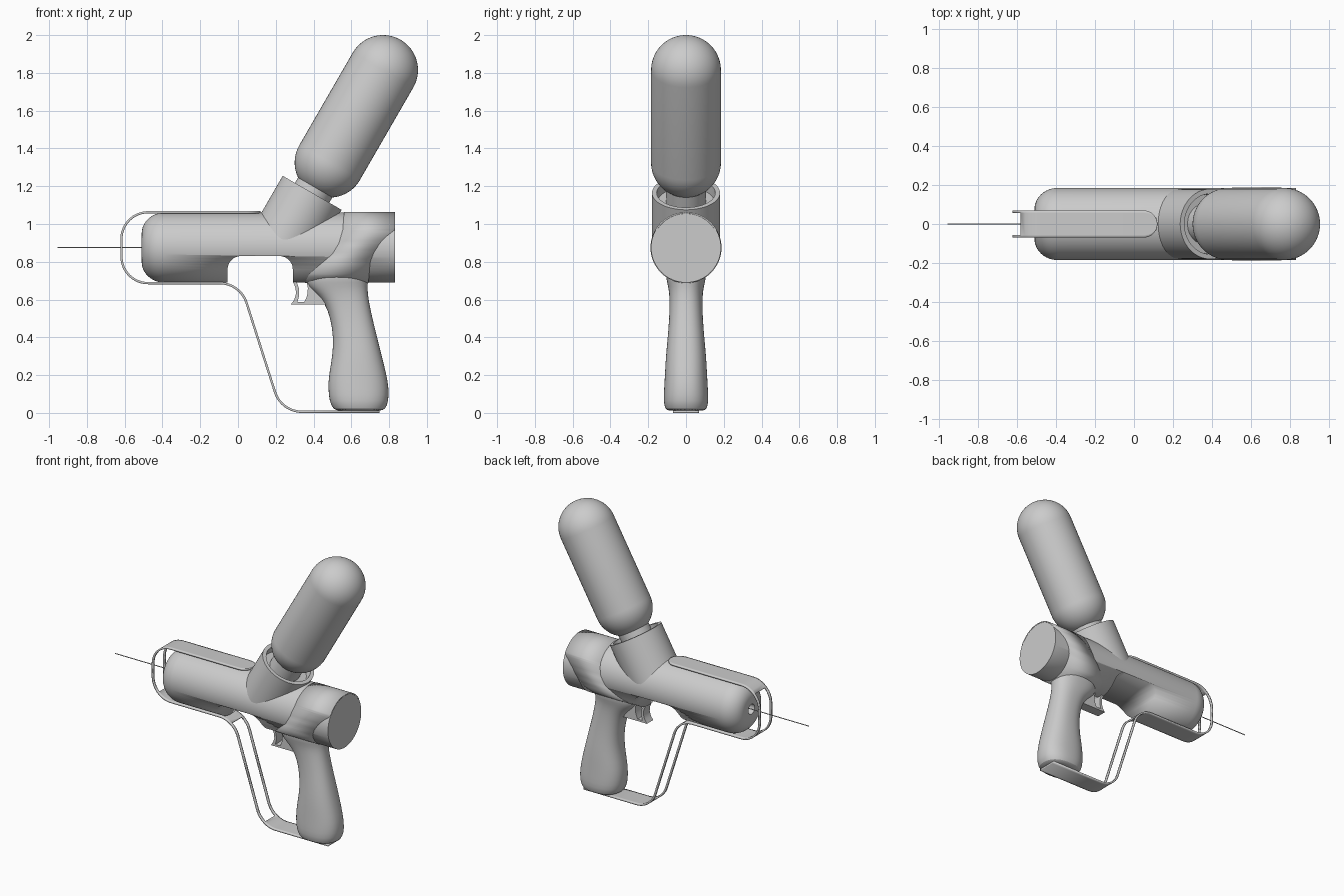
import bpy, bmesh, math
from mathutils import Vector

if "Cube" in bpy.data.objects:
    bpy.data.objects.remove(bpy.data.objects["Cube"])

ZC, R = 0.875, 0.185          # barrel axis height and radius


def make(name, verts, faces, angle=35):
    me = bpy.data.meshes.new(name)
    me.from_pydata([tuple(v) for v in verts], [], faces)
    bm = bmesh.new()
    bm.from_mesh(me)
    bmesh.ops.recalc_face_normals(bm, faces=bm.faces)
    bm.to_mesh(me)
    bm.free()
    ob = bpy.data.objects.new(name, me)
    bpy.context.collection.objects.link(ob)
    bpy.ops.object.select_all(action='DESELECT')
    ob.select_set(True)
    bpy.context.view_layer.objects.active = ob
    bpy.ops.object.shade_smooth_by_angle(angle=math.radians(angle))
    return ob


def loft(name, rings, caps=True):
    n = len(rings[0])
    verts = [v for r in rings for v in r]
    faces = [(i * n + j, i * n + (j + 1) % n, (i + 1) * n + (j + 1) % n, (i + 1) * n + j)
             for i in range(len(rings) - 1) for j in range(n)]
    if caps:
        faces += [tuple(range(n)), tuple(range(len(verts) - n, len(verts)))]
    return make(name, verts, faces)


def lathe(name, profile, origin, axis, n=64):
    # profile: (distance along axis, radius)
    rot = Vector(axis).to_track_quat('Z', 'Y').to_matrix()
    ang = [2 * math.pi * k / n for k in range(n)]
    return loft(name, [[Vector(origin) + rot @ Vector((r * math.cos(a), r * math.sin(a), t))
                        for a in ang] for t, r in profile])


def extrude(name, pts, half):
    # x-z outline pushed out to both sides in y
    return loft(name, [[(x, y, z) for x, z in pts] for y in (-half, half)])


def rounded(pts, n=10):
    # (x, z, corner radius) polyline -> filleted polyline
    out = []
    for i, (x, z, r) in enumerate(pts):
        p = Vector((x, z))
        if r == 0:
            out.append(p)
            continue
        a = (Vector(pts[i - 1][:2]) - p).normalized()
        b = (Vector(pts[(i + 1) % len(pts)][:2]) - p).normalized()
        half = math.acos(a.dot(b)) / 2
        c = p + (a + b).normalized() * r / math.sin(half)
        u, v = p + a * r / math.tan(half) - c, p + b * r / math.tan(half) - c
        out += [c + u.lerp(v, k / n).normalized() * r for k in range(n + 1)]
    return out


def interp(table, z):
    for (z0, x0), (z1, x1) in zip(table, table[1:]):
        if z <= z1:
            return x0 + (x1 - x0) * max(0, (z - z0) / (z1 - z0))
    return table[-1][1]


def solidify(ob, thickness, offset):
    m = ob.modifiers.new("thickness", 'SOLIDIFY')
    m.thickness, m.offset = thickness, offset


def arc(t, r, a0, a1, rt, rr, n=12):
    return [(t + rt * math.cos(math.radians(a0 + (a1 - a0) * k / n)),
             r + rr * math.sin(math.radians(a0 + (a1 - a0) * k / n))) for k in range(n + 1)]


# barrel with rounded muzzle, nozzle hole and flat rear
barrel = lathe("barrel", [(-0.43, 0.035), (-0.51, 0.035)]
               + arc(-0.39, R - 0.11, 180, 90, 0.12, 0.11) + [(0.83, R)],
               (0, 0, ZC), (1, 0, 0))

# notch under the barrel
cutter = extrude("notch_cutter", rounded([(-0.055, 0.6, 0), (-0.055, 0.83, 0.07),
                                          (0.29, 0.83, 0.07), (0.29, 0.6, 0)]), 0.4)
cutter.hide_render = True
m = barrel.modifiers.new("notch", 'BOOLEAN')
m.operation, m.object, m.solver = 'DIFFERENCE', cutter, 'EXACT'
bpy.context.view_layer.objects.active = barrel
bpy.ops.object.modifier_apply(modifier="notch")
bpy.data.objects.remove(cutter)

# thin jet line out of the nozzle
lathe("jet_line", [(-0.955, 0.003), (-0.42, 0.003)], (0, 0, ZC), (1, 0, 0), 8)

# tilted collar, neck and tank share one axis
tilt = (0.5, 0, math.sqrt(0.75))
base = (0.225, 0, ZC)
lathe("tank_collar", [(0, 0.18), (0.335, 0.18), (0.335, 0.155), (0.28, 0.15)], base, tilt)
lathe("tank_neck", [(0.26, 0.105), (0.42, 0.105)], base, tilt, 48)
lathe("tank", arc(0, 0, 179.5, 90, R, R, 16) + arc(0.566, 0, 90, 0.5, R, R, 16),
      (0.485, 0, 1.325), tilt, 48)

# sleeve wrapped round the rear of the barrel
front = [(0.687, 0.355), (0.73, 0.375), (0.78, 0.43), (0.84, 0.5),
         (0.9, 0.535), (0.97, 0.555), (1.07, 0.562)]
back = [(0.687, 0.69), (0.8, 0.70), (0.85, 0.72), (0.9, 0.752), (0.94, 0.79), (0.97, 0.83)]
rings = []
for side in (front, back):
    ring = []
    for k in range(96):
        a = 2 * math.pi * k / 96
        z = ZC + 0.188 * math.sin(a)
        ring.append((interp(side, z), 0.188 * math.cos(a), z))
    rings.append(ring)
solidify(loft("grip_sleeve", rings, caps=False), 0.008, -1)

# pistol grip: height, front x, back x, half width
sections = [(0.01, 0.53, 0.755, 0.09), (0.018, 0.505, 0.78, 0.11), (0.06, 0.483, 0.798, 0.12),
            (0.13, 0.477, 0.799, 0.116), (0.2, 0.48, 0.787, 0.112), (0.3, 0.5, 0.762, 0.107),
            (0.4, 0.505, 0.737, 0.097), (0.5, 0.49, 0.712, 0.089), (0.58, 0.46, 0.695, 0.087),
            (0.63, 0.415, 0.688, 0.089), (0.67, 0.365, 0.686, 0.095), (0.71, 0.355, 0.69, 0.105),
            (0.76, 0.36, 0.69, 0.11)]
rings = []
for z, x0, x1, w in sections:
    ring = []
    for k in range(32):
        c, s = math.cos(math.pi * k / 16), math.sin(math.pi * k / 16)
        ring.append(((x0 + x1) / 2 + (x1 - x0) / 2 * math.copysign(abs(c) ** 0.85, c),
                     w * math.copysign(abs(s) ** 0.85, s), z))
    rings.append(ring)
loft("grip", rings).modifiers.new("smooth", 'SUBSURF').levels = 1

# trigger: curved blade with a foot running back to the grip
extrude("trigger", [(0.29, 0.70), (0.305, 0.66), (0.307, 0.63), (0.298, 0.6), (0.28, 0.574),
                    (0.48, 0.574), (0.48, 0.70), (0.362, 0.70), (0.37, 0.66), (0.366, 0.62),
                    (0.352, 0.588), (0.315, 0.588), (0.323, 0.62), (0.322, 0.66),
                    (0.308, 0.70)], 0.035)

# slotted strap guard: ribbon along a filleted path
tip = [Vector((0.05 + 0.07 * math.cos(math.radians(a)), 1.062)) for a in range(5, 90, 16)]
path = tip + rounded([(0.05, 1.062, 0), (-0.617, 1.062, 0.14), (-0.617, 0.687, 0.14),
                      (0.012, 0.687, 0.15), (0.229, 0.006, 0.15), (0.75, 0.006, 0)])
verts, faces = [], []
for i, p in enumerate(path):
    w = 0.07
    if i < len(tip):
        w *= math.sqrt(max(0, 1 - ((p.x - 0.05) / 0.07) ** 2))
    verts += [(p.x, y * w, p.y) for y in (-1, -0.8, 0.8, 1)]
    if i:
        mid = (p + path[i - 1]) / 2
        slot = mid.x < -0.57 or (mid.x > -0.03 and 0.03 < mid.y < 0.66)
        for j in range(3):
            if not (slot and j == 1):
                a = 4 * (i - 1) + j
                faces.append((a, a + 1, a + 5, a + 4))
solidify(make("strap_guard", verts, faces), 0.012, 0)
